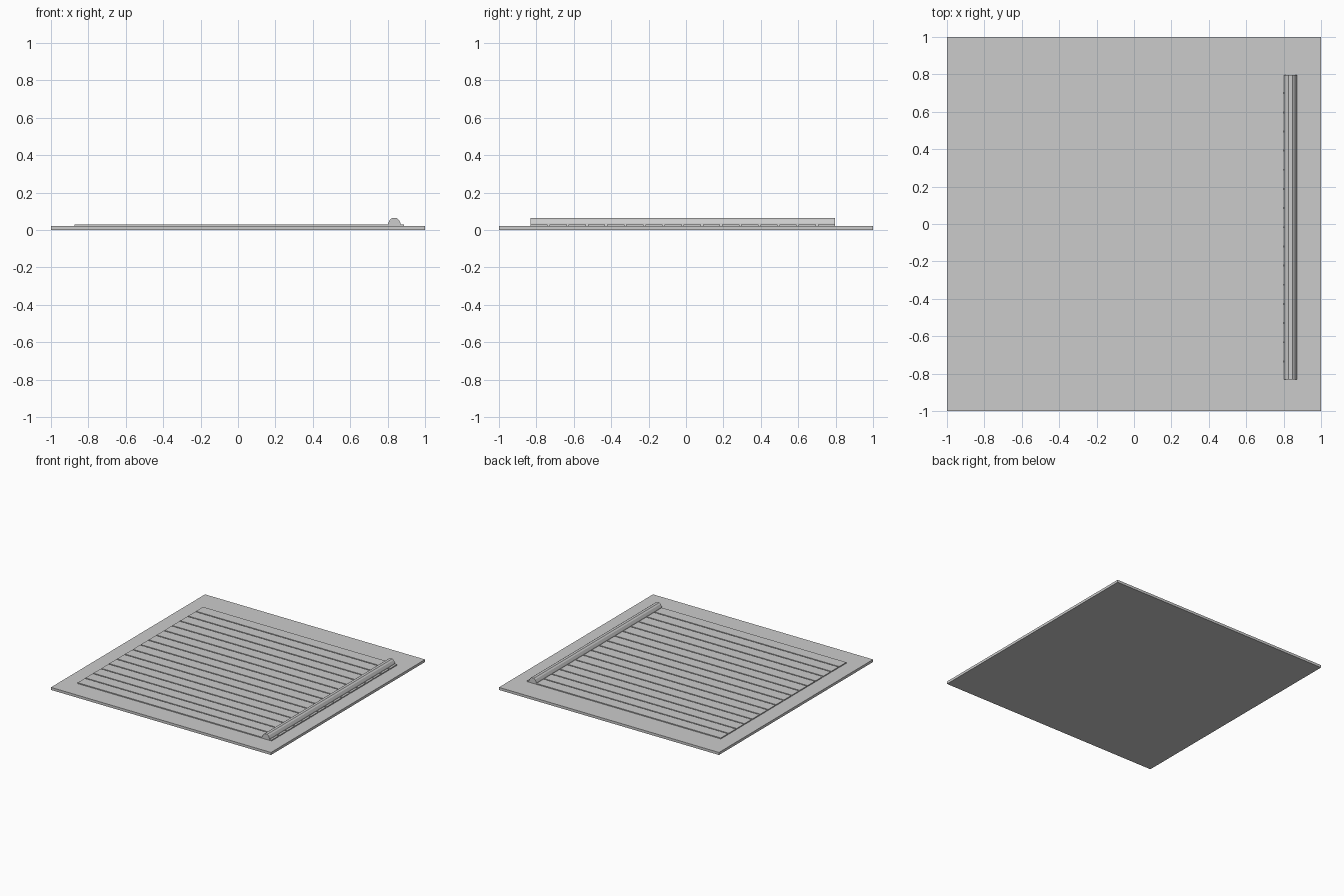
import bpy
import bmesh

cube = bpy.data.objects.get("Cube")
if cube:
    bpy.data.objects.remove(cube, do_unlink=True)

GREY = (0.6, 0.6, 0.6, 1.0)
grey = bpy.data.materials.new("light_grey")
grey.use_nodes = True
grey.diffuse_color = GREY
bsdf = next(n for n in grey.node_tree.nodes if n.type == 'BSDF_PRINCIPLED')
bsdf.inputs["Base Color"].default_value = GREY


def extrude_profile(name, points, y0, y1):
    """Sweep a closed x-z outline from y0 to y1."""
    bm = bmesh.new()
    face = bm.faces.new([bm.verts.new((x, y0, z)) for x, z in points])
    result = bmesh.ops.extrude_face_region(bm, geom=[face])
    moved = [g for g in result["geom"] if isinstance(g, bmesh.types.BMVert)]
    bmesh.ops.translate(bm, verts=moved, vec=(0, y1 - y0, 0))
    bmesh.ops.recalc_face_normals(bm, faces=bm.faces)
    mesh = bpy.data.meshes.new(name)
    bm.to_mesh(mesh)
    bm.free()
    mesh.materials.append(grey)
    obj = bpy.data.objects.new(name, mesh)
    bpy.context.collection.objects.link(obj)
    return obj


def box(name, x0, x1, y0, y1, z0, z1):
    outline = [(x0, z0), (x1, z0), (x1, z1), (x0, z1)]
    return extrude_profile(name, outline, y0, y1)


# Square base panel
BASE_TOP = 0.021
box("base_panel", -1, 1, -1, 1, 0, BASE_TOP)

# Row of thin slats separated by narrow gaps
FRONT, BACK, COUNT, GAP = -0.832, 0.797, 16, 0.01
pitch = (BACK - FRONT + GAP) / COUNT
slat = box("slats", -0.875, 0.888, FRONT, FRONT + pitch - GAP,
           BASE_TOP - 0.004, 0.029)
array = slat.modifiers.new("repeat", 'ARRAY')
array.count = COUNT
array.use_relative_offset = False
array.use_constant_offset = True
array.constant_offset_displace = (0, pitch, 0)

# Faceted rounded rail lying across the slats
RAIL_X = 0.836
half = [(0.036, BASE_TOP - 0.002), (0.033, 0.037), (0.023, 0.056), (0.011, 0.065)]
outline = [(RAIL_X + x, z) for x, z in half]
outline += [(RAIL_X - x, z) for x, z in reversed(half)]
extrude_profile("cross_rail", outline, FRONT, BACK)
